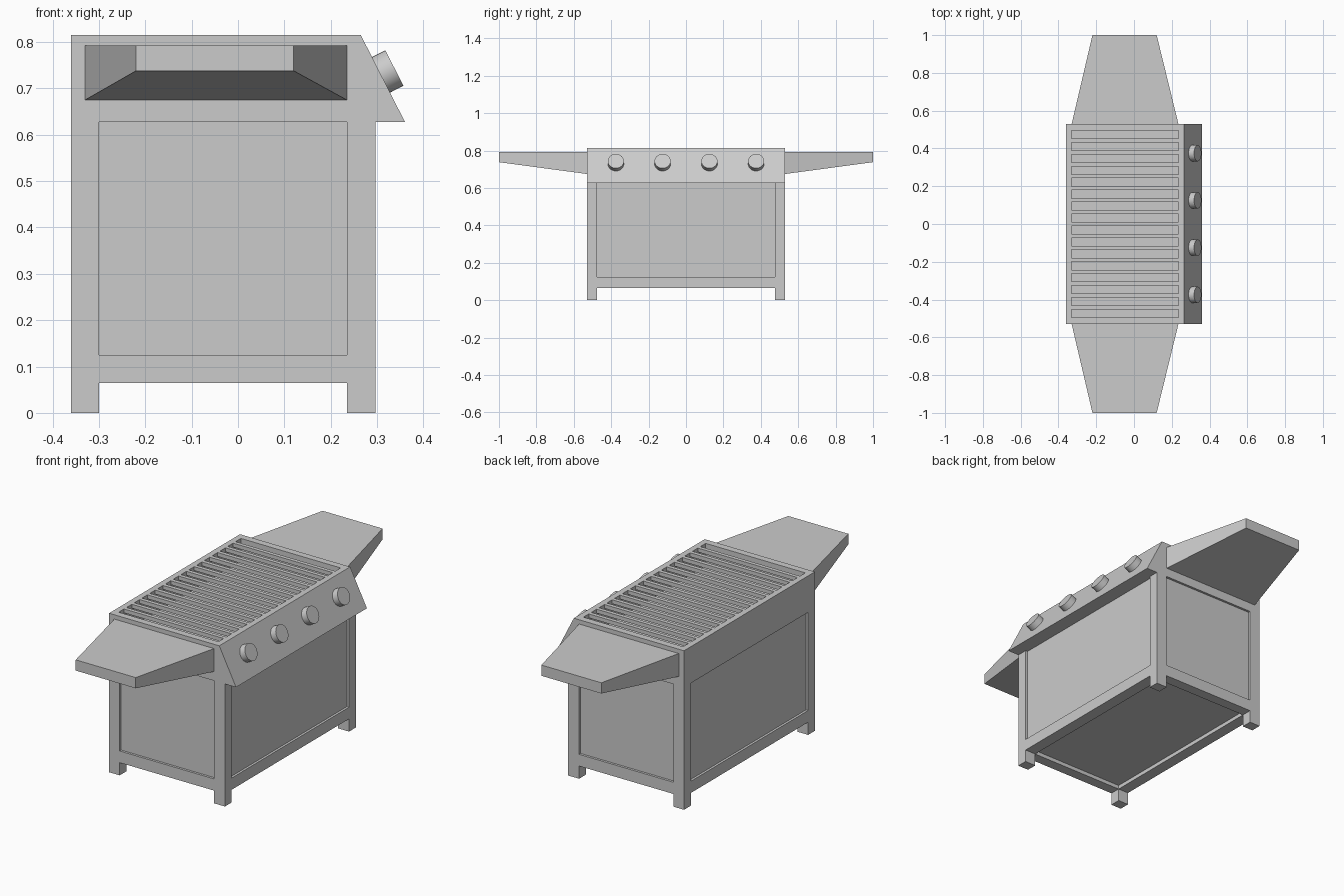
import bpy, bmesh, math
from mathutils import Vector

if "Cube" in bpy.data.objects:
    bpy.data.objects.remove(bpy.data.objects["Cube"])


def mesh_object(name, bm):
    bmesh.ops.recalc_face_normals(bm, faces=bm.faces)
    me = bpy.data.meshes.new(name)
    bm.to_mesh(me)
    bm.free()
    ob = bpy.data.objects.new(name, me)
    bpy.context.collection.objects.link(ob)
    return ob


def loft(name, a, b):
    """Solid between two matching loops of points."""
    bm = bmesh.new()
    va = [bm.verts.new(p) for p in a]
    vb = [bm.verts.new(p) for p in b]
    n = len(va)
    bm.faces.new(va)
    bm.faces.new(vb[::-1])
    for i in range(n):
        j = (i + 1) % n
        bm.faces.new((va[i], vb[i], vb[j], va[j]))
    return mesh_object(name, bm)


def box(name, x0, x1, y0, y1, z0, z1):
    rect = [(x0, z0), (x1, z0), (x1, z1), (x0, z1)]
    return loft(name, [(x, y0, z) for x, z in rect], [(x, y1, z) for x, z in rect])


def carve(ob, *bounds):
    cutter = box("cutter", *bounds)
    cutter.hide_render = True
    mod = ob.modifiers.new("carve", 'BOOLEAN')
    mod.operation = 'DIFFERENCE'
    mod.solver = 'EXACT'
    mod.object = cutter
    bpy.context.view_layer.objects.active = ob
    bpy.ops.object.modifier_apply(modifier=mod.name)
    bpy.data.objects.remove(cutter)


XB, XF, W = -0.36, 0.297, 0.53        # cabinet back, front, half width
XI, XO, WI = -0.30, 0.235, 0.475      # inner edges of the frame
R = 0.012                             # panel recess
Z0, Z1, Z2, TOP = 0.065, 0.125, 0.628, 0.815

# Cabinet with slanted control console
profile = [(XB, 0), (XF, 0), (XF, Z2), (0.36, Z2), (0.265, TOP), (XB, TOP)]
body = loft("cabinet", [(x, -W, z) for x, z in profile], [(x, W, z) for x, z in profile])
# Space between the feet
carve(body, XI, XO, -1, 1, -0.1, Z0)
carve(body, -1, 1, -WI, WI, -0.1, Z0)
# Recessed bottom, front, back and side panels
carve(body, XI, XO, -WI, WI, 0, Z0 + 0.02)
carve(body, XF - R, 0.5, -WI, WI, Z1, Z2)
carve(body, -0.5, XB + R, -WI, WI, Z1, Z2)
for s in (-1, 1):
    ys = sorted((s * (W - R), s * 0.7))
    carve(body, XI, XO, *ys, Z1, Z2)
# Fire tray
carve(body, -0.33, XO, -0.495, 0.495, 0.70, 0.9)

# Grill bars: 16 gaps, 15 bars
for i in range(15):
    y = -0.495 + 0.0432 + i * 0.0631 + 0.01
    box("grill_bar", -0.33, XO, y - 0.01, y + 0.01, TOP - 0.02, TOP)

# Tapered side shelves
for s, side in ((-1, "left"), (1, "right")):
    inner = [(-0.33, 0.675), (0.235, 0.675), (0.235, 0.793), (-0.33, 0.793)]
    outer = [(-0.22, 0.738), (0.12, 0.738), (0.12, 0.793), (-0.22, 0.793)]
    loft(side + "_shelf", [(x, s * W, z) for x, z in inner], [(x, s, z) for x, z in outer])

# Control knobs
axis = Vector((0.187, 0, 0.095)).normalized()
for y in (-0.375, -0.125, 0.125, 0.375):
    bpy.ops.mesh.primitive_cylinder_add(
        vertices=32, radius=0.043, depth=0.038,
        location=Vector((0.308, y, 0.729)) + axis * 0.014,
        rotation=axis.to_track_quat('Z', 'Y').to_euler())
    bpy.context.object.name = "control_knob"
    bpy.ops.object.shade_smooth_by_angle(angle=math.radians(30))
